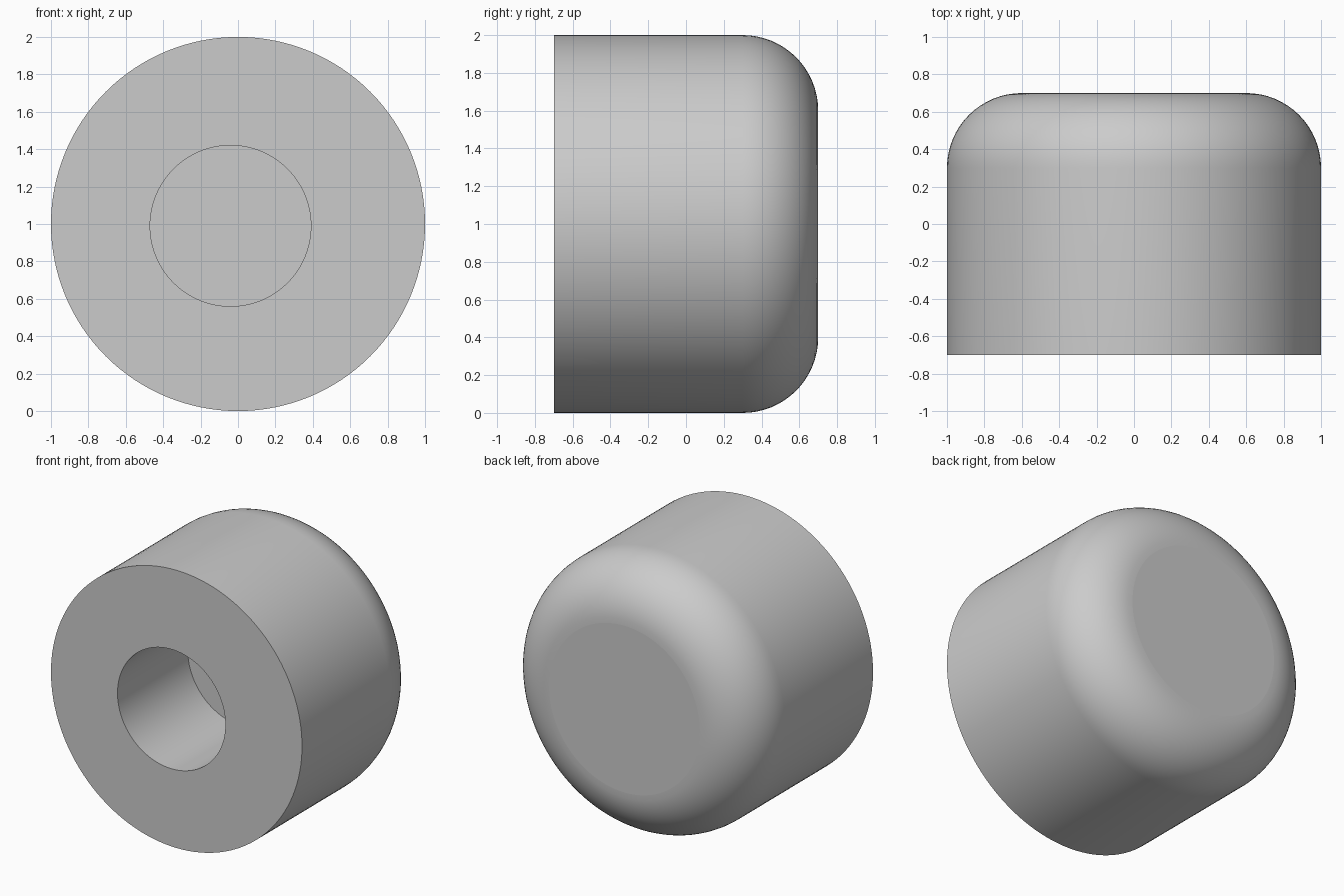
import bpy
import bmesh
from math import sin, cos, pi, radians

cube = bpy.data.objects.get("Cube")
if cube:
    bpy.data.objects.remove(cube, do_unlink=True)

SEGMENTS = 128
RADIUS, FRONT, BACK = 1.0, -0.7, 0.7
FILLET, FILLET_STEPS = 0.4, 16
HOLE_RADIUS, HOLE_DEPTH = 0.43, 0.8
HOLE_CENTRE = (-0.04, 0.99)

grey = bpy.data.materials.new("plain grey")
grey.use_nodes = True
colour = (0.6, 0.6, 0.6, 1)
grey.diffuse_color = colour
grey.node_tree.nodes["Principled BSDF"].inputs["Base Color"].default_value = colour

bm = bmesh.new()


def ring(radius, y, centre=(0, 1)):
    """Circle of vertices around the y axis direction."""
    angles = [2 * pi * i / SEGMENTS for i in range(SEGMENTS)]
    return [bm.verts.new((centre[0] + radius * cos(a), y, centre[1] + radius * sin(a)))
            for a in angles]


# Blind hole, from its floor to the front rim
rings = [ring(HOLE_RADIUS, FRONT + HOLE_DEPTH, HOLE_CENTRE),
         ring(HOLE_RADIUS, FRONT, HOLE_CENTRE)]

# Outer wall and rounded back edge
rings.append(ring(RADIUS, FRONT))
for i in range(FILLET_STEPS + 1):
    a = pi / 2 * i / FILLET_STEPS
    rings.append(ring(RADIUS - FILLET * (1 - cos(a)), BACK - FILLET * (1 - sin(a))))

# Skin the rings, then close the hole floor and the back
for r, s in zip(rings, rings[1:]):
    for i in range(SEGMENTS):
        j = (i + 1) % SEGMENTS
        bm.faces.new((r[i], r[j], s[j], s[i]))
bm.faces.new(rings[0])
bm.faces.new(rings[-1])
bmesh.ops.recalc_face_normals(bm, faces=bm.faces)

mesh = bpy.data.meshes.new("bumper_foot")
bm.to_mesh(mesh)
bm.free()
mesh.materials.append(grey)
foot = bpy.data.objects.new("bumper_foot", mesh)
bpy.context.collection.objects.link(foot)

# Smooth curved walls, flat end faces
bpy.ops.object.select_all(action="DESELECT")
foot.select_set(True)
bpy.context.view_layer.objects.active = foot
bpy.ops.object.shade_smooth_by_angle(angle=radians(30))
for face in mesh.polygons:
    if abs(face.normal.y) > 0.9999:
        face.use_smooth = False
